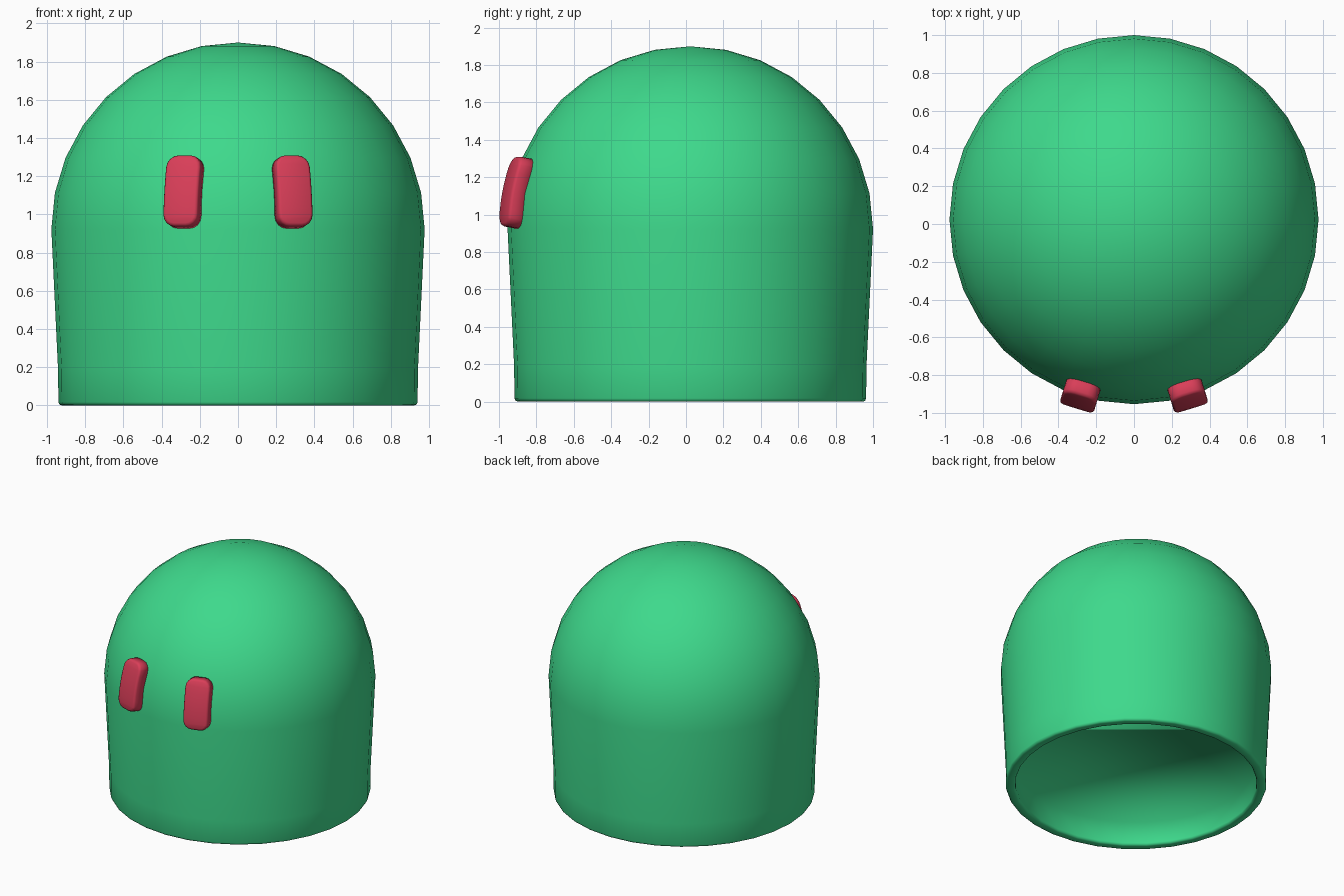
import bpy, bmesh
from math import sin, cos, pi, sqrt, radians
from mathutils import Vector

cube = bpy.data.objects.get("Cube")
if cube:
    bpy.data.objects.remove(cube, do_unlink=True)

CY, CZ, RADIUS = 0.023, 0.923, 0.977   # dome centre and radius
FOOT, HOLE = 0.94, 0.868               # outer and inner radius at the bottom
CEILING = 0.19                         # height of the recess underneath


def material(name, rgb):
    mat = bpy.data.materials.new(name)
    mat.use_nodes = True
    mat.diffuse_color = (*rgb, 1)
    mat.node_tree.nodes["Principled BSDF"].inputs["Base Color"].default_value = (*rgb, 1)
    return mat


def finish(bm, name, mat):
    bmesh.ops.recalc_face_normals(bm, faces=bm.faces)
    for face in bm.faces:
        face.smooth = True
    mesh = bpy.data.meshes.new(name)
    bm.to_mesh(mesh)
    bm.free()
    mesh.materials.append(mat)
    bpy.context.collection.objects.link(bpy.data.objects.new(name, mesh))


green = material("green", (0.048, 0.694, 0.262))
red = material("red", (0.694, 0.048, 0.098))

# Domed body: dome, wall, softened rim and a shallow recess under it
b = 0.018
dome = [(RADIUS * sin(i * pi / 16), CZ + RADIUS * cos(i * pi / 16)) for i in range(9)]
wall = [(FOOT + 0.002, 0.19)]
rim = [(FOOT, b), (FOOT - 0.3 * b, 0.3 * b), (FOOT - b, 0),
       (HOLE + b, 0), (HOLE + 0.3 * b, 0.3 * b), (HOLE, b)]
profile = dome + wall + rim + [(HOLE, CEILING)]
bm = bmesh.new()
verts = [bm.verts.new((r, CY, z)) for r, z in profile]
edges = [bm.edges.new(pair) for pair in zip(verts, verts[1:])]
bmesh.ops.spin(bm, geom=verts + edges, cent=(0, CY, 0), axis=(0, 0, 1),
               angle=2 * pi, steps=32, use_duplicate=False)
bmesh.ops.remove_doubles(bm, verts=bm.verts, dist=0.001)
bmesh.ops.holes_fill(bm, edges=[e for e in bm.edges if e.is_boundary], sides=0)
finish(bm, "body", green)


# Eyes: rounded slabs bent over the dome
def eye(name, side):
    half, low, high, corner, depth = 0.094, 0.94, 1.312, 0.062, 0.108
    bm = bmesh.new()
    outline = []
    for k, (sx, z) in enumerate([(1, high - corner), (-1, high - corner),
                                 (-1, low + corner), (1, low + corner)]):
        for j in range(5):
            a = (k + j / 4) * pi / 2
            outline.append(bm.verts.new((sx * (half - corner) + corner * cos(a), 0,
                                         z + corner * sin(a))))
    back = bm.faces.new(outline)
    front = bmesh.ops.extrude_face_region(bm, geom=[back], use_keep_orig=True)["geom"]
    moved = [g for g in front if isinstance(g, bmesh.types.BMVert)]
    bmesh.ops.translate(bm, verts=moved, vec=(0, depth, 0))
    rim_edges = [e for e in bm.edges if all(v.co.y > depth / 2 for v in e.verts)]
    bmesh.ops.bevel(bm, geom=rim_edges, offset=0.016, segments=2, profile=0.5,
                    affect='EDGES')
    for i in range(1, 8):
        z = low + (high - low) * i / 8
        bmesh.ops.bisect_plane(bm, geom=bm.verts[:] + bm.edges[:] + bm.faces[:],
                               plane_co=(0, 0, z), plane_no=(0, 0, 1))
    # bend to the dome and turn to the eye's azimuth
    az = radians(17) * side
    outward = Vector((sin(az), -cos(az), 0))
    across = Vector((cos(az), sin(az), 0))
    for v in bm.verts:
        u, w, z = v.co.x, v.co.y - depth, v.co.z
        r = sqrt(1.046 ** 2 - (z - CZ) ** 2) + w
        v.co = Vector((0, CY, z + 0.18 * w)) + outward * r + across * u
    finish(bm, name, red)


eye("left_eye", 1)
eye("right_eye", -1)
